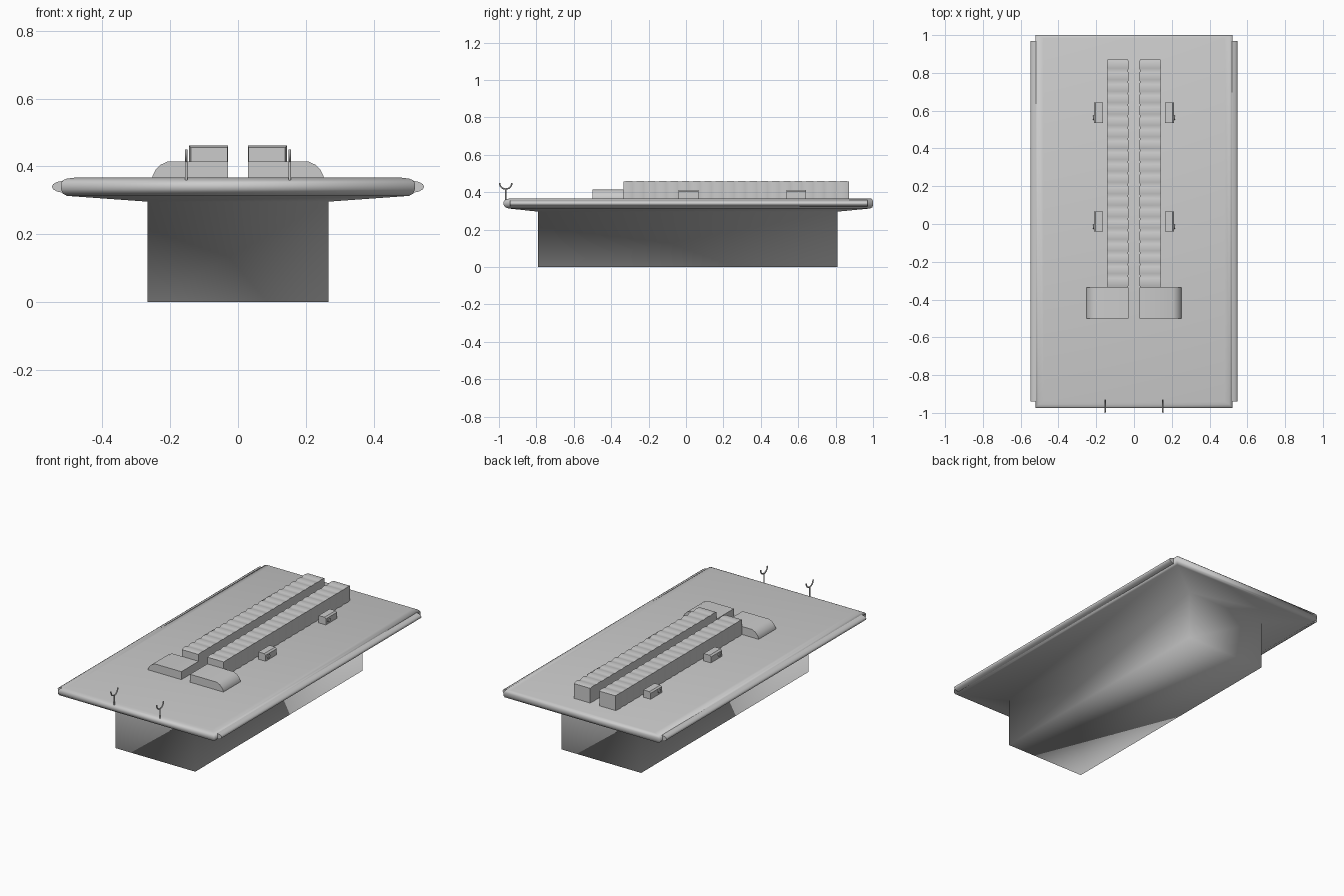
import bpy, bmesh, math

if "Cube" in bpy.data.objects:
    bpy.data.objects.remove(bpy.data.objects["Cube"])


def make_object(name, bm, angle=35):
    bmesh.ops.recalc_face_normals(bm, faces=bm.faces)
    mesh = bpy.data.meshes.new(name)
    bm.to_mesh(mesh)
    bm.free()
    ob = bpy.data.objects.new(name, mesh)
    bpy.context.collection.objects.link(ob)
    bpy.ops.object.select_all(action='DESELECT')
    ob.select_set(True)
    bpy.context.view_layer.objects.active = ob
    bpy.ops.object.shade_smooth_by_angle(angle=math.radians(angle))
    return ob


def loft(name, rings, angle=35):
    """Skin a list of equal-length point rings and cap both ends."""
    bm = bmesh.new()
    vs = [[bm.verts.new(p) for p in ring] for ring in rings]
    n = len(vs[0])
    for a, b in zip(vs, vs[1:]):
        for i in range(n):
            j = (i + 1) % n
            bm.faces.new((a[i], a[j], b[j], b[i]))
    bm.faces.new(vs[0])
    bm.faces.new(vs[-1])
    return make_object(name, bm, angle)


def prism_y(name, profile, y0, y1, angle=35):
    return loft(name, [[(x, y, z) for x, z in profile] for y in (y0, y1)], angle)


# Body and wide lid: stacked rectangles (half width, front y, back y, z)
levels = [(0.267, -0.79, 0.81, 0.0), (0.267, -0.79, 0.81, 0.296),
          (0.505, -0.95, 0.985, 0.313), (0.517, -0.967, 0.997, 0.32),
          (0.522, -0.975, 1.0, 0.332), (0.522, -0.975, 1.0, 0.35),
          (0.517, -0.968, 0.998, 0.359), (0.505, -0.955, 0.994, 0.364),
          (0.48, -0.94, 0.985, 0.367)]
loft("body_and_lid", [[(-h, a, z), (h, a, z), (h, b, z), (-h, b, z)]
                      for h, a, b, z in levels], 180)

STACK_Y0, STACK_Y1, COUNT = -0.335, 0.872, 20
STEP = (STACK_Y1 - STACK_Y0) / COUNT

for side, s in (("left", -1), ("right", 1)):
    # Rounded rail along the lid edge
    rail = [(0.515, 0.358), (0.535, 0.354), (0.546, 0.347), (0.549, 0.34),
            (0.546, 0.333), (0.535, 0.326), (0.515, 0.322)]
    prism_y("edge_rail_" + side, [(s * x, z) for x, z in rail], -0.94, 0.97, 50)

    # Row of slightly bulging segments
    rings = []
    for i in range(COUNT):
        for t in (0.0, 0.2, 0.5, 0.8):
            d = 0.005 * (1 - math.sin(math.pi * t))
            y = STACK_Y0 + (i + t) * STEP
            x0, x1, z = 0.029 + d * 0.4, 0.144 - d, 0.461 - d
            rings.append([(s * x0, y, 0.36), (s * x1, y, 0.36),
                          (s * x1, y, z), (s * x0, y, z)])
    rings.append([(x, STACK_Y1, z) for x, _, z in rings[0]])
    loft("segment_row_" + side, rings, 28)

    # Wedge block with a curved outer shoulder
    wedge = [(0.029, 0.36), (0.029, 0.415), (0.206, 0.415), (0.228, 0.405),
             (0.243, 0.39), (0.252, 0.372), (0.252, 0.36)]
    prism_y("shoulder_block_" + side, [(s * x, z) for x, z in wedge],
            -0.50, -0.335)

    # Small side clips, each with a round button
    clip = [(0.164, 0.36), (0.164, 0.411), (0.204, 0.411), (0.213, 0.403),
            (0.213, 0.36)]
    for n, y in enumerate((-0.04, 0.536)):
        prism_y(f"clip_{side}_{n}", [(s * x, z) for x, z in clip], y, y + 0.106)
        ring = [(y + 0.026 + 0.012 * math.cos(a), 0.388 + 0.012 * math.sin(a))
                for a in [k * math.tau / 16 for k in range(16)]]
        loft(f"clip_button_{side}_{n}",
             [[(s * x, p, q) for p, q in ring] for x in (0.205, 0.218)])

    # Forked hook on the front edge: stem plus half-ring
    cu = bpy.data.curves.new("hook_" + side, 'CURVE')
    cu.dimensions = '3D'
    cu.bevel_depth = 0.004
    cu.bevel_resolution = 2
    cu.use_fill_caps = True
    hx, hy = s * 0.153, -0.964
    arc = [(hx, hy + 0.033 * math.cos(a), 0.45 + 0.033 * math.sin(a))
           for a in [math.pi * (1 + k / 12) for k in range(13)]]
    for pts in ([(hx, hy, 0.35), (hx, hy, 0.418)], arc):
        sp = cu.splines.new('POLY')
        sp.points.add(len(pts) - 1)
        for p, co in zip(sp.points, pts):
            p.co = (*co, 1)
    bpy.context.collection.objects.link(bpy.data.objects.new("hook_" + side, cu))
